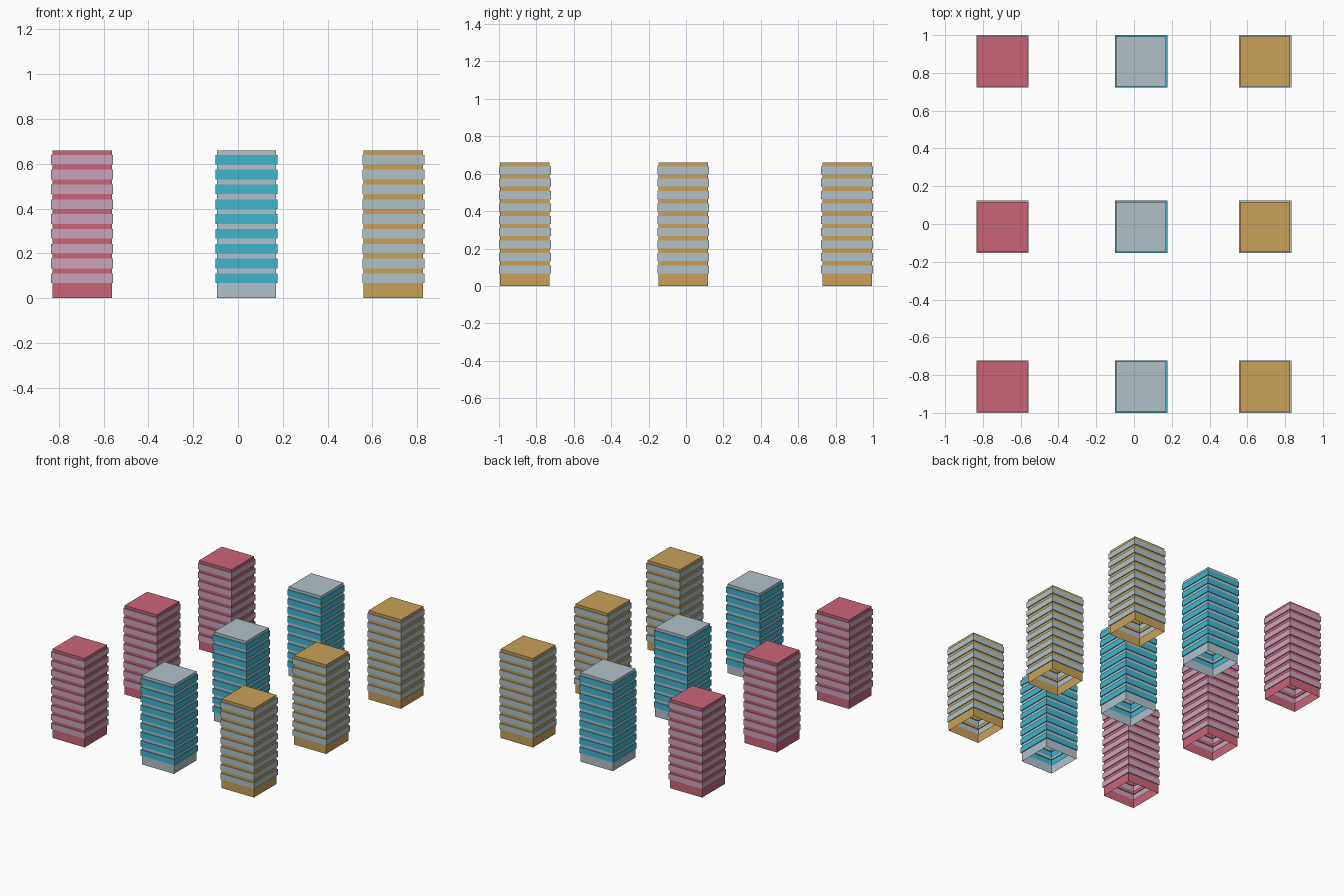
import bpy, bmesh

if "Cube" in bpy.data.objects:
    bpy.data.objects.remove(bpy.data.objects["Cube"])


def material(name, rgb):
    # sRGB 0-255 to linear
    lin = [((c / 255 + 0.055) / 1.055) ** 2.4 for c in rgb]
    m = bpy.data.materials.new(name)
    m.diffuse_color = (*lin, 1)
    m.use_nodes = True
    m.node_tree.nodes["Principled BSDF"].inputs["Base Color"].default_value = m.diffuse_color
    return m


red = material("rose red", (202, 101, 121))
pink = material("dusty pink", (203, 165, 187))
grey = material("pale blue grey", (177, 194, 202))
teal = material("teal", (63, 182, 207))
gold = material("ochre", (200, 161, 88))

BODY, BAND = 0.1325, 0.1385        # half widths of wall and storey band
FLOORS, FIRST, STEP, THICK, TOP = 9, 0.067, 0.0662, 0.043, 0.66


def tower(name, x, y, wall, band):
    # wall profile: (half width, height, material index of the strip above)
    profile = [(BODY, 0, 0)]
    for i in range(FLOORS):
        z = FIRST + i * STEP
        profile += [(BODY, z, 1), (BAND, z, 1), (BAND, z + THICK, 1), (BODY, z + THICK, 0)]
    profile.append((BODY, TOP, 0))

    # hollow shell, open at the bottom
    bm = bmesh.new()
    rings = [[bm.verts.new((sx * r, sy * r, z)) for sx, sy in ((-1, -1), (1, -1), (1, 1), (-1, 1))]
             for r, z, _ in profile]
    for low, high, (_, _, index) in zip(rings, rings[1:], profile):
        for k in range(4):
            n = (k + 1) % 4
            face = bm.faces.new((low[k], low[n], high[n], high[k]))
            face.material_index = index
    # roof
    bm.faces.new(rings[-1]).material_index = 0

    mesh = bpy.data.meshes.new(name)
    bm.to_mesh(mesh)
    bm.free()
    mesh.materials.append(wall)
    mesh.materials.append(band)
    ob = bpy.data.objects.new(name, mesh)
    ob.location = (x, y, 0)
    bpy.context.collection.objects.link(ob)


# three columns of three towers, one colour pair per column
columns = [("red_tower", -0.696, red, pink), ("teal_tower", 0.038, grey, teal), ("ochre_tower", 0.694, gold, grey)]
rows = [("front", -0.861), ("middle", -0.015), ("back", 0.861)]
for col, x, wall, band in columns:
    for row, y in rows:
        tower(f"{col}_{row}", x, y, wall, band)
